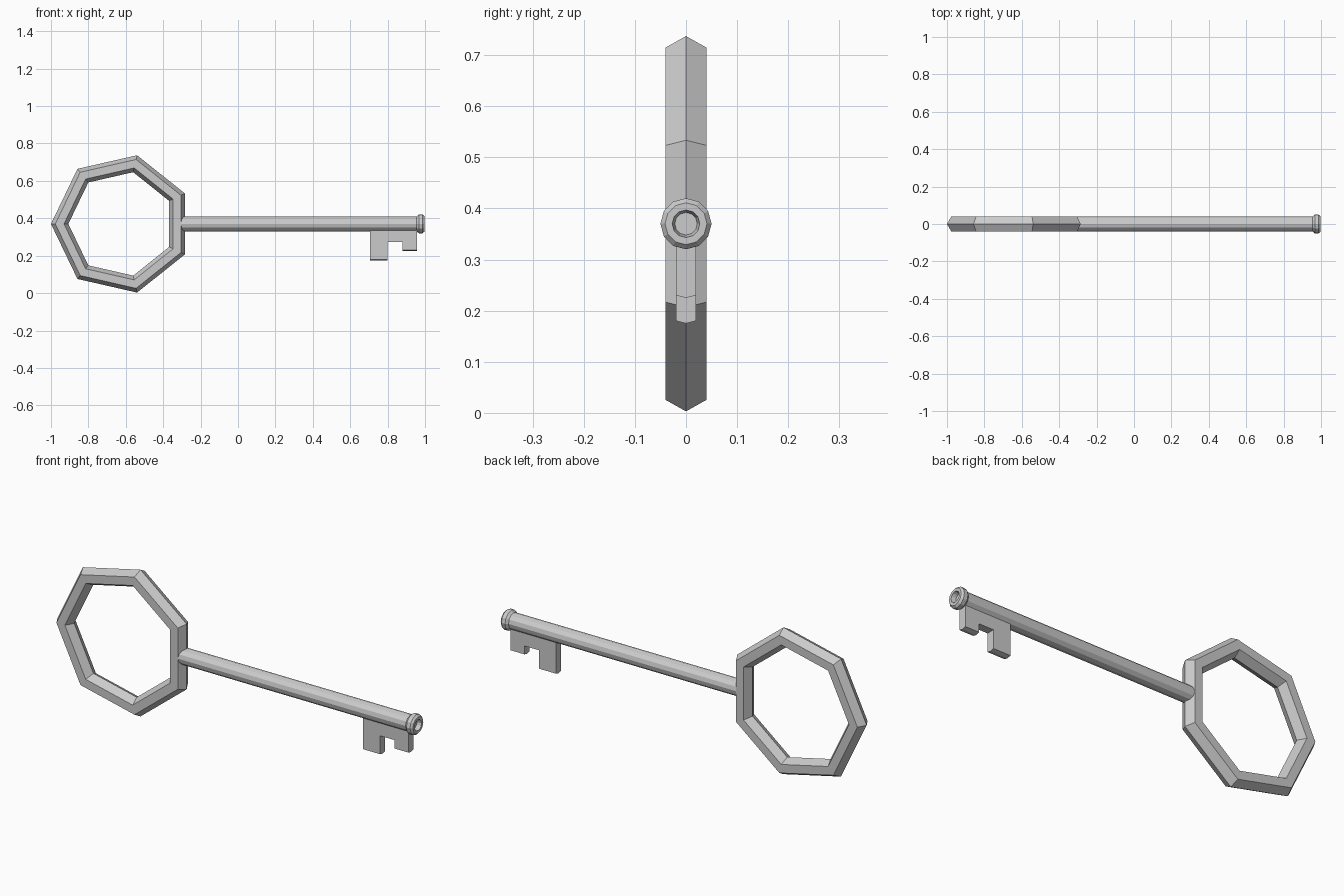
import bpy
from math import pi, cos, sin

if "Cube" in bpy.data.objects:
    bpy.data.objects.remove(bpy.data.objects["Cube"])

ZC = 0.37  # height of the key's axis


def loft(name, rings, closed_caps=True):
    """Skin equal-sized point rings into a flat-shaded solid."""
    n = len(rings[0])
    verts = [p for ring in rings for p in ring]
    faces = [(k * n + i, k * n + (i + 1) % n, (k + 1) * n + (i + 1) % n, (k + 1) * n + i)
             for k in range(len(rings) - 1) for i in range(n)]
    if closed_caps:
        faces += [tuple(reversed(range(n))), tuple(range(len(verts) - n, len(verts)))]
    mesh = bpy.data.meshes.new(name)
    mesh.from_pydata(verts, [], faces)
    ob = bpy.data.objects.new(name, mesh)
    bpy.context.collection.objects.link(ob)
    return ob


# Bow: seven-sided ring with hexagonal section, one corner pointing to -x
bpy.ops.mesh.primitive_torus_add(major_segments=7, minor_segments=6,
                                 major_radius=0.33, minor_radius=0.0465,
                                 location=(-0.6235, 0, ZC), rotation=(pi / 2, 0, pi))
bpy.context.object.name = "bow_ring"

# Shaft: twelve-sided rod with a flared collar and a recessed end
profile = [(-0.31, 0.04), (0.955, 0.04), (0.967, 0.05), (0.987, 0.05),
           (0.997, 0.041), (0.997, 0.027), (0.975, 0.022)]
loft("shaft", [[(x, r * cos(i * pi / 6), ZC + r * sin(i * pi / 6)) for i in range(12)]
               for x, r in profile])

# Bit: two-toothed plate whose lower edges come to a shallow ridge
outline = [(0.705, 0.345, 0), (0.705, 0.18, 1), (0.80, 0.18, 1), (0.80, 0.272, 0),
           (0.88, 0.272, 0), (0.88, 0.23, 1), (0.957, 0.23, 1), (0.957, 0.345, 0)]
loft("bit", [[(x, y, z - low * drop) for x, z, low in outline]
             for y, drop in ((0.02, 0), (0, 0.005), (-0.02, 0))])
